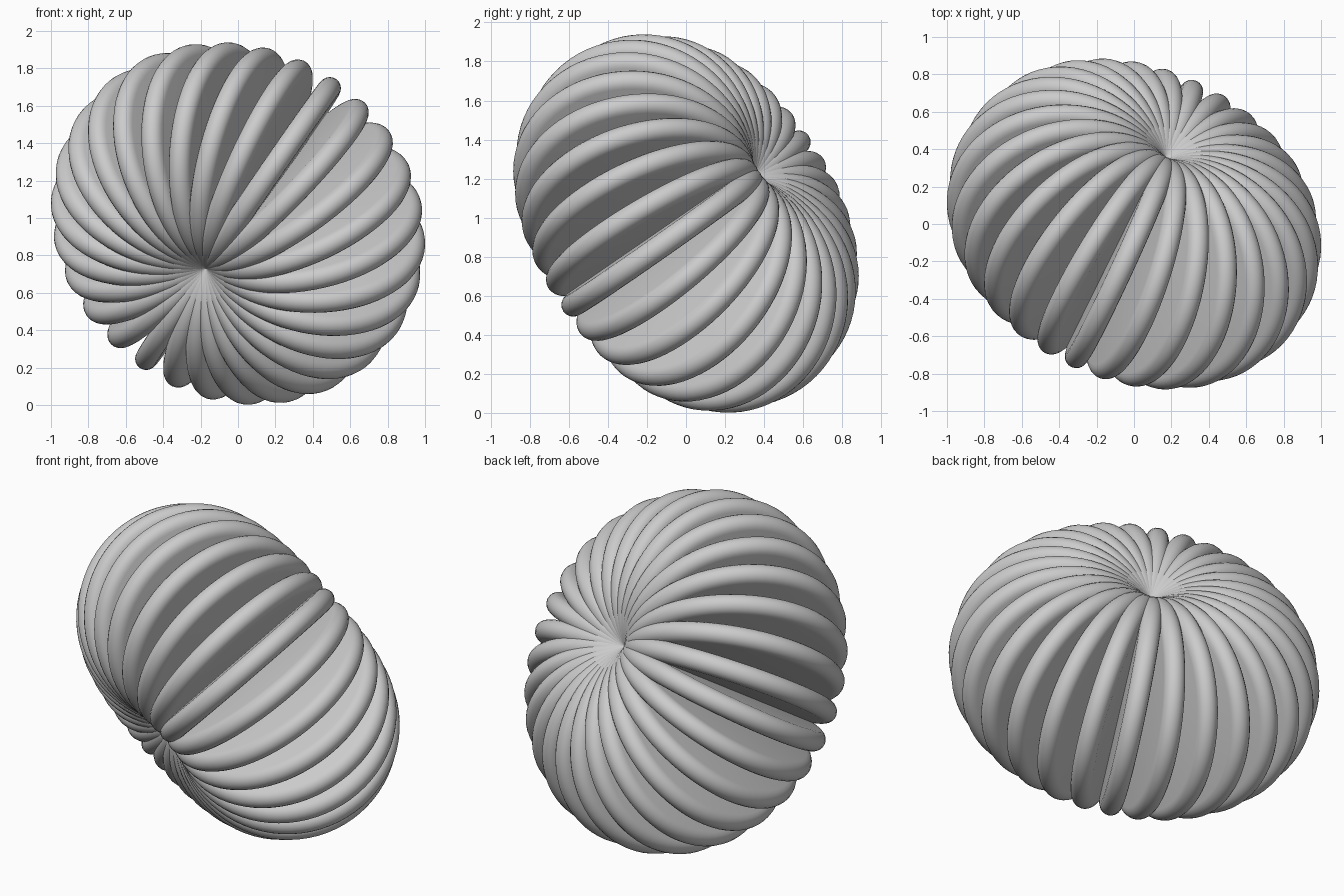
import bpy, bmesh, math
from mathutils import Vector, Matrix

if "Cube" in bpy.data.objects:
    bpy.data.objects.remove(bpy.data.objects["Cube"])

COUNT = 28      # ribs around the axis
PHASE = math.radians(-1.6)
OFFSET = 0.415  # ring centre from axis
OUTER = 0.617   # ring outer radius
TUBE = 0.06     # half thickness of a rib
CENTRE = Vector((0, 0, 0.97))

# Tilted axis; rib zero points towards the front viewer
axis = Vector((0.377, 0.763, 0.525)).normalized()
front = Vector((0, -1, 0))
u = (front - axis * front.dot(axis)).normalized()
v = axis.cross(u)

# Round-rimmed disc: half-circle rim profile, spun about the disc centre
SEG, RIM = 72, 10
bm = bmesh.new()
major = OUTER - TUBE
profile = [(0, TUBE)] + [(major + TUBE * math.sin(a), TUBE * math.cos(a))
           for a in (math.pi * i / RIM for i in range(RIM + 1))] + [(0, -TUBE)]
verts = [bm.verts.new((r, h, 0)) for r, h in profile]
edges = [bm.edges.new(p) for p in zip(verts, verts[1:])]
bmesh.ops.spin(bm, geom=verts + edges, cent=(0, 0, 0), axis=(0, 1, 0),
               angle=math.tau, steps=SEG, use_duplicate=False)
bmesh.ops.remove_doubles(bm, verts=bm.verts, dist=1e-4)
bmesh.ops.recalc_face_normals(bm, faces=bm.faces)
for f in bm.faces:
    f.smooth = True
rib_mesh = bpy.data.meshes.new("rib")
bm.to_mesh(rib_mesh)
bm.free()

# Ribs fanned around the axis
for i in range(COUNT):
    a = PHASE + math.tau * i / COUNT
    out = u * math.cos(a) + v * math.sin(a)
    side = axis.cross(out)
    m = Matrix((out, side, axis)).transposed().to_4x4()
    m.translation = CENTRE + out * OFFSET
    rib = bpy.data.objects.new(f"rib_{i + 1}", rib_mesh)
    rib.matrix_world = m
    bpy.context.collection.objects.link(rib)
